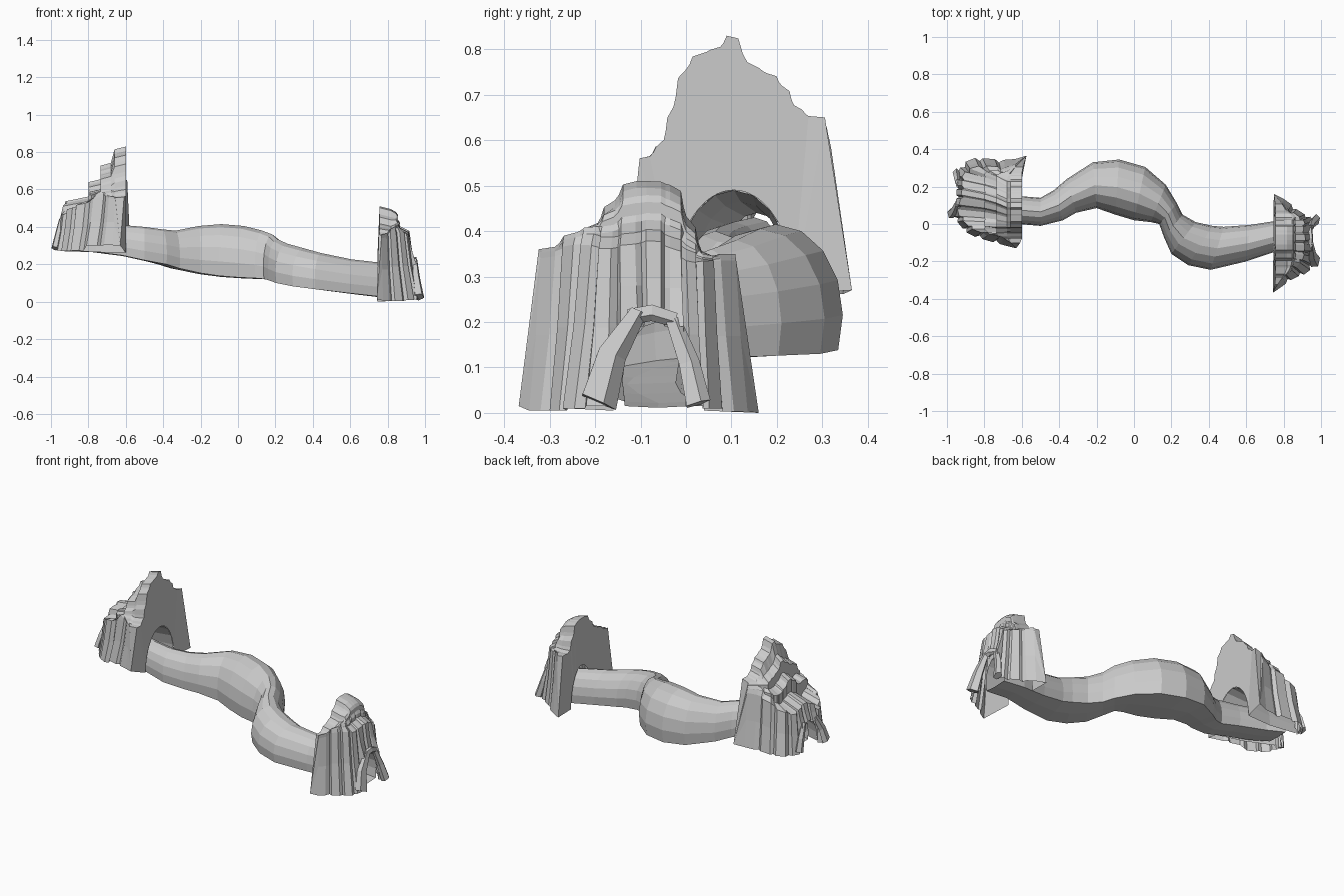
import bpy, bmesh, math
from mathutils import Vector

stone = bpy.data.materials.new("grey_stone")
stone.diffuse_color = (0.6, 0.6, 0.6, 1)


def finish(name, bm):
    bmesh.ops.remove_doubles(bm, verts=bm.verts, dist=0.0005)
    bmesh.ops.recalc_face_normals(bm, faces=bm.faces)
    mesh = bpy.data.meshes.new(name)
    bm.to_mesh(mesh)
    bm.free()
    mesh.materials.append(stone)
    obj = bpy.data.objects.new(name, mesh)
    bpy.context.collection.objects.link(obj)
    return obj


def skin(name, strips, closed=False):
    """Join neighbouring strips of points with quads."""
    bm = bmesh.new()
    grid = [[bm.verts.new(p) for p in s] for s in strips]
    n = len(grid[0])
    for a, b in zip(grid, grid[1:]):
        for j in range(n if closed else n - 1):
            k = (j + 1) % n
            bm.faces.new((a[j], a[k], b[k], b[j]))
    return finish(name, bm)


# Winding tunnel: left wall x, y, right wall x, y, floor z, roof z
sections = [
    (-0.88, 0.22, -0.88, 0.08, 0.275, 0.43),
    (-0.78, 0.18, -0.78, 0.03, 0.268, 0.42),
    (-0.62, 0.15, -0.62, 0.00, 0.248, 0.41),
    (-0.50, 0.14, -0.50, -0.01, 0.222, 0.40),
    (-0.43, 0.18, -0.38, 0.02, 0.20, 0.387),
    (-0.36, 0.24, -0.31, 0.06, 0.178, 0.38),
    (-0.22, 0.33, -0.20, 0.085, 0.153, 0.405),
    (-0.08, 0.345, -0.10, 0.05, 0.138, 0.415),
    (0.06, 0.305, 0.00, 0.02, 0.13, 0.405),
    (0.17, 0.21, 0.09, 0.01, 0.126, 0.38),
    (0.23, 0.11, 0.135, 0.00, 0.122, 0.36),
    (0.26, 0.05, 0.16, -0.07, 0.115, 0.335),
    (0.33, 0.01, 0.20, -0.16, 0.10, 0.31),
    (0.42, -0.01, 0.29, -0.22, 0.082, 0.285),
    (0.48, -0.015, 0.41, -0.245, 0.067, 0.26),
    (0.62, -0.005, 0.60, -0.20, 0.045, 0.226),
    (0.78, 0.02, 0.78, -0.14, 0.025, 0.207),
    (0.92, 0.015, 0.92, -0.14, 0.015, 0.20),
]
profile = [(0.93, 0.0), (1.0, 0.28)]
profile += [(math.cos(a), 0.28 + 0.72 * math.sin(a))
            for a in [math.pi * i / 8 for i in range(1, 8)]]
profile += [(-1.0, 0.28), (-0.93, 0.0), (0.0, -0.02)]
rings = []
for lx, ly, rx, ry, z0, z1 in sections:
    l, r = Vector((lx, ly, 0)), Vector((rx, ry, 0))
    mid, half = (l + r) / 2, (l - r) / 2
    rings.append([mid + half * u + Vector((0, 0, z0 + (z1 - z0) * v))
                  for u, v in profile])
skin("tunnel", rings, closed=True)


def portal(name, columns, corners, side, ledge_x, step_x, front_x, back_x, centre, arch):
    """Ribbed cliff shell: stepped rock columns in front, flat wall with an arch behind."""
    def inner(x, limit):
        return side * min(side * x, side * limit)

    cols = []
    for fx, fy, z0, sx, sy, sz, cy, cz in columns:
        ledge_z = min(sz + 0.025, cz - 0.01)
        rise = cz - sz
        za = max(sz + rise * 0.35, ledge_z)
        zb = max(sz + rise * 0.65, ledge_z)
        y1, y2 = sy * 0.65 + cy * 0.35, sy * 0.35 + cy * 0.65
        x1, x2, x3 = [inner(x, sx) for x in (ledge_x, step_x, front_x)]
        cols.append([Vector(p) for p in (
            (fx, fy, z0),
            (fx * 0.4 + sx * 0.6, fy * 0.4 + sy * 0.6, (z0 + sz) / 2),
            (sx, sy, sz),
            (x1, y1, ledge_z),
            (x1, y1, za),
            (x2, y2, min(za + 0.015, cz)),
            (x2, y2, zb),
            (x3, cy, min(zb + 0.015, cz)),
            (inner(back_x + side * 0.06, x3), cy, max(cz - 0.015, zb)),
            (back_x, cy, cz))])
    rows = len(cols[0])
    ends = [[Vector(c)] * rows for c in corners]
    cols = [ends[0]] + cols + [ends[1]]

    def edge(p, q, j, soft):
        e = p.lerp(q, 0.3)
        e.z = p.z + (q.z - p.z) * (0.15 if soft and j > 1 else 0)
        return e

    strips = [cols[0]]
    last = len(cols) - 2
    for i in range(1, last + 1):
        prev, here, nxt = cols[i - 1:i + 2]
        strips.append([edge(p, q, j, i > 1) for j, (p, q) in enumerate(zip(here, prev))])
        strips.append([edge(p, q, j, i < last) for j, (p, q) in enumerate(zip(here, nxt))])
        # Groove between this column and the next
        if i < last:
            groove = []
            for j, (p, q) in enumerate(zip(here, nxt)):
                g = (p + q) / 2
                low, high = sorted((p.z, q.z))
                g.z = low + (high - low) * (0.4 if j > 1 else 0)
                if j < 5:
                    g.x += (centre[0] - g.x) * 0.07
                    g.y += (centre[1] - g.y) * 0.07
                groove.append(g)
            strips.append(groove)
    strips.append(cols[-1])

    # Rear wall runs from the crest down to the arch
    ax, ay, az, radius, height = arch
    n = len(strips) - 1
    full = []
    for k, s in enumerate(strips):
        a = math.pi * k / n
        full.append(list(s) + [Vector((ax, ay - radius * math.cos(a),
                                       az + height * math.sin(a)))])
    skin(name, full)


# Columns: foot x, y, z; shoulder x, y, z; crest y, z
portal("lower_portal", [
    (0.79, -0.335, 0.005, 0.78, -0.30, 0.34, -0.305, 0.36),
    (0.86, -0.285, 0.005, 0.83, -0.26, 0.37, -0.25, 0.395),
    (0.93, -0.265, 0.01, 0.88, -0.22, 0.37, -0.205, 0.41),
    (0.97, -0.20, 0.015, 0.91, -0.18, 0.36, -0.17, 0.46),
    (0.95, -0.12, 0.19, 0.91, -0.13, 0.37, -0.125, 0.51),
    (0.94, -0.07, 0.21, 0.92, -0.07, 0.38, -0.07, 0.51),
    (0.95, -0.02, 0.19, 0.90, -0.02, 0.36, -0.02, 0.50),
    (0.965, 0.03, 0.015, 0.92, 0.01, 0.33, 0.01, 0.42),
    (0.89, 0.06, 0.01, 0.87, 0.05, 0.335, 0.045, 0.345),
    (0.82, 0.125, 0.003, 0.81, 0.088, 0.335, 0.085, 0.35),
], ((0.742, -0.368, 0.015), (0.748, 0.16, 0.0)), 1,
    0.865, 0.855, 0.845, 0.757, (0.78, -0.08), (0.745, -0.06, 0.005, 0.10, 0.23))

portal("upper_portal", [
    (-0.69, -0.115, 0.302, -0.67, -0.09, 0.55, -0.09, 0.56),
    (-0.78, -0.09, 0.30, -0.74, -0.06, 0.56, -0.055, 0.59),
    (-0.88, -0.06, 0.275, -0.85, -0.04, 0.52, -0.035, 0.66),
    (-0.93, -0.01, 0.27, -0.90, 0.00, 0.50, -0.01, 0.75),
    (-0.98, 0.06, 0.275, -0.95, 0.06, 0.46, 0.025, 0.79),
    (-0.95, 0.12, 0.42, -0.93, 0.12, 0.52, 0.065, 0.80),
    (-0.95, 0.17, 0.44, -0.92, 0.17, 0.54, 0.10, 0.835),
    (-0.95, 0.22, 0.42, -0.92, 0.22, 0.52, 0.15, 0.76),
    (-0.95, 0.28, 0.27, -0.92, 0.265, 0.50, 0.19, 0.745),
    (-0.88, 0.355, 0.268, -0.86, 0.31, 0.52, 0.22, 0.715),
    (-0.78, 0.35, 0.265, -0.76, 0.31, 0.56, 0.245, 0.67),
    (-0.66, 0.34, 0.262, -0.66, 0.30, 0.58, 0.28, 0.65),
], ((-0.63, -0.13, 0.30), (-0.575, 0.365, 0.27)), -1,
    -0.80, -0.735, -0.68, -0.60, (-0.75, 0.12), (-0.60, 0.105, 0.262, 0.135, 0.228))

# Arched rock lining between the upper wall and its mouth
lining = []
for x, y, r, z, h in ((-0.60, 0.105, 0.135, 0.262, 0.228),
                      (-0.76, 0.12, 0.11, 0.265, 0.20),
                      (-0.93, 0.155, 0.085, 0.275, 0.165)):
    lining.append([Vector((x, y - r * math.cos(a), z + h * math.sin(a)))
                   for a in [math.pi * k / 10 for k in range(11)]])
skin("upper_cave_lining", lining)


def rib(name, points, radii):
    """Bent, tapered five-sided rock rib along a path."""
    pts = [Vector(p) for p in points]
    path = (pts[-1] - pts[0]).normalized()
    u = path.cross(Vector((1, 0, 0))).normalized()
    v = path.cross(u)
    turns = [2 * math.pi * k / 5 for k in range(5)]
    loops = [[p + (u * math.cos(a) + v * math.sin(a) * 0.7) * r for a in turns]
             for p, r in zip(pts, radii)]
    skin(name, [[pts[0]] * 5] + loops + [[pts[-1]] * 5], closed=True)


# Ribs framing the two cave mouths
rib("lower_mouth_left_rib", [(0.965, -0.195, 0.025), (0.95, -0.165, 0.13),
                             (0.945, -0.105, 0.225)], (0.045, 0.035, 0.02))
rib("lower_mouth_right_rib", [(0.975, 0.025, 0.02), (0.955, 0.005, 0.11),
                              (0.94, -0.03, 0.205)], (0.03, 0.025, 0.018))
rib("lower_mouth_lintel", [(0.94, -0.13, 0.212), (0.945, -0.075, 0.222),
                           (0.94, -0.02, 0.205)], (0.02, 0.02, 0.018))
rib("upper_mouth_left_rib", [(-0.978, 0.055, 0.285), (-0.962, 0.07, 0.36),
                             (-0.945, 0.11, 0.44)], (0.03, 0.025, 0.018))
rib("upper_mouth_right_rib", [(-0.95, 0.27, 0.285), (-0.948, 0.25, 0.36),
                              (-0.94, 0.21, 0.44)], (0.03, 0.025, 0.018))
